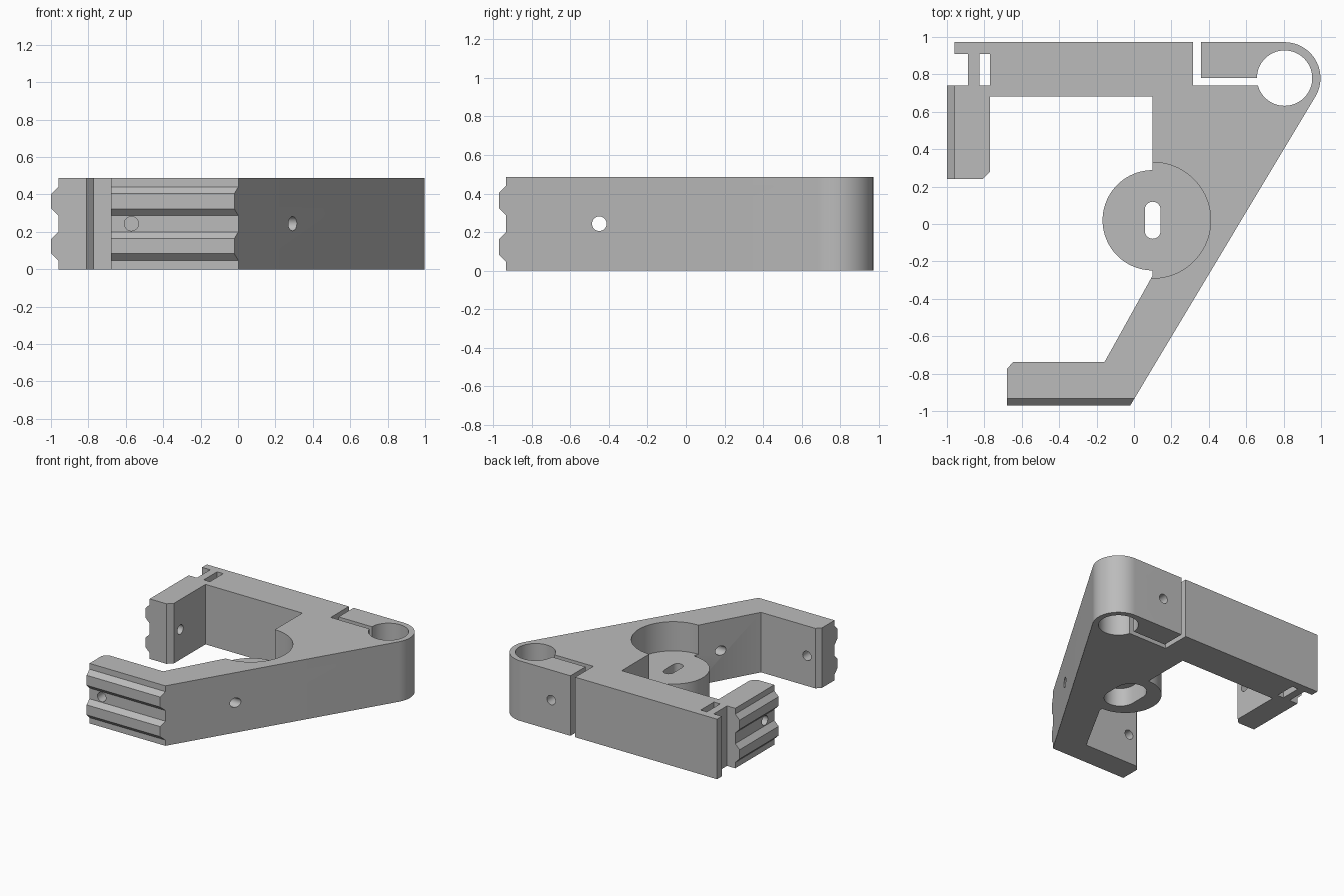
import bpy, bmesh
from math import cos, sin, radians, pi

if "Cube" in bpy.data.objects:
    bpy.data.objects.remove(bpy.data.objects["Cube"], do_unlink=True)

H = 0.487          # thickness of the bracket
MID = H / 2

grey = bpy.data.materials.new("plain grey")
grey.use_nodes = True
colour = (0.5, 0.5, 0.5, 1)
grey.diffuse_color = colour
grey.node_tree.nodes["Principled BSDF"].inputs["Base Color"].default_value = colour

AXES = {"x": lambda u, v, t: (t, u, v),
        "y": lambda u, v, t: (u, t, v),
        "z": lambda u, v, t: (u, v, t)}


def prism(name, points, axis, lo, hi):
    """Extrude a 2D outline along an axis."""
    place = AXES[axis]
    bm = bmesh.new()
    base = bm.faces.new([bm.verts.new(place(u, v, lo)) for u, v in points])
    top = bmesh.ops.extrude_face_region(bm, geom=[base])["geom"]
    shift = place(0, 0, hi - lo)
    bmesh.ops.translate(bm, vec=shift, verts=[g for g in top if isinstance(g, bmesh.types.BMVert)])
    bmesh.ops.recalc_face_normals(bm, faces=bm.faces)
    mesh = bpy.data.meshes.new(name)
    bm.to_mesh(mesh)
    bm.free()
    mesh.materials.append(grey)
    ob = bpy.data.objects.new(name, mesh)
    bpy.context.collection.objects.link(ob)
    return ob


def arc(cx, cy, r, start, end, steps):
    angles = [radians(start + (end - start) * i / steps) for i in range(steps + 1)]
    return [(cx + r * cos(a), cy + r * sin(a)) for a in angles]


def circle(cx, cy, r, steps=64):
    return arc(cx, cy, r, 0, 360, steps)[:-1]


def stadium(cx, cy, r, half):
    return arc(cx, cy + half, r, 0, 180, 16) + arc(cx, cy - half, r, 180, 360, 16)


def combine(target, tool, operation="DIFFERENCE"):
    mod = target.modifiers.new("combine", "BOOLEAN")
    mod.operation, mod.solver, mod.object = operation, "EXACT", tool
    bpy.context.view_layer.objects.active = target
    bpy.ops.object.modifier_apply(modifier=mod.name)
    bpy.data.objects.remove(tool, do_unlink=True)


# Bracket outline: back arm, round clamp end, slanted side, front jaw, side jaw
hub = (0.805, 0.78)
outline = [(-0.96, 0.972)]
outline += arc(*hub, 0.192, 90, -31, 28)
outline += [(-0.02, -0.97), (-0.68, -0.97), (-0.68, -0.775), (-0.645, -0.737),
            (-0.157, -0.737), (0.1, -0.275), (0.1, 0.682), (-0.77, 0.682),
            (-0.77, 0.28), (-0.81, 0.24), (-1, 0.24), (-1, 0.74),
            (-0.887, 0.74), (-0.887, 0.91), (-0.96, 0.91)]
bracket = prism("bracket_body", outline, "z", 0, H)

# Round pocket with the mounting disc at half height
centre = (0.1, 0.02)
combine(bracket, prism("pocket", circle(*centre, 0.31, 96), "z", 0.25, 1))
combine(bracket, prism("disc", circle(*centre, 0.268, 96), "z", 0, 0.25), "UNION")
combine(bracket, prism("slot", stadium(*centre, 0.042, 0.057), "z", -1, 1))
combine(bracket, prism("slot_recess", stadium(*centre, 0.12, 0.06), "z", -1, 0.15))

# Clamp bore and its L-shaped slit
combine(bracket, prism("bore", circle(*hub, 0.148), "z", -1, 1))
slit = [(0.315, 1.2), (0.315, 0.74), (0.8, 0.74), (0.8, 0.78), (0.357, 0.78), (0.357, 1.2)]
combine(bracket, prism("slit", slit, "z", -1, 1))

# Window beside the thin web of the side jaw
window = [(-0.825, 0.74), (-0.77, 0.74), (-0.77, 0.91), (-0.825, 0.91)]
combine(bracket, prism("window", window, "z", -1, 1))

# Sloped grooves that leave two ridges on each jaw
for low, high in ((-0.3, 0.047), (0.2, 0.287), (0.44, 0.8)):
    for axis, depth, start, end in (("x", -0.934, -0.8, 0.1), ("y", -0.961, 0.1, 0.8)):
        out = depth - 0.08
        groove = [(depth, low), (depth, high), (out, high + 0.08), (out, low - 0.08)]
        combine(bracket, prism("groove", groove, axis, start, end))

# Screw holes: slanted side, side jaw, front jaw, clamp
for axis, at, start, end in (("x", -0.45, -0.3, 0.6), ("x", 0.36, -1.1, -0.7),
                             ("y", -0.57, -1.1, -0.6), ("y", 0.53, 0.6, 1.1)):
    combine(bracket, prism("screw_hole", circle(at, MID, 0.038, 32), axis, start, end))

# Smooth curved walls, keep hard edges
bpy.ops.object.select_all(action="DESELECT")
bracket.select_set(True)
bpy.context.view_layer.objects.active = bracket
bpy.ops.object.shade_smooth_by_angle(angle=radians(30))
